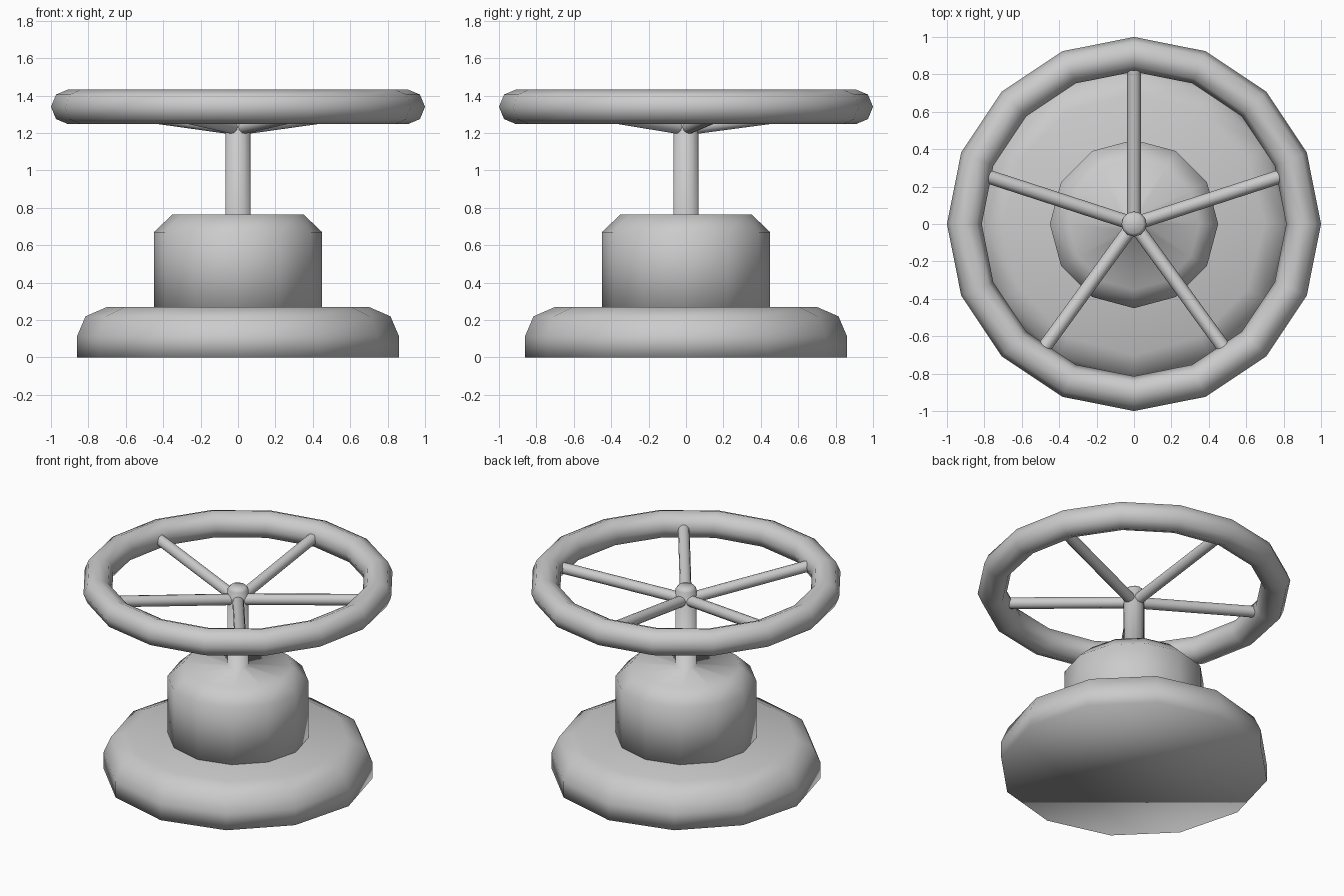
import bpy, bmesh
from math import sin, cos, pi, radians
from mathutils import Vector

if "Cube" in bpy.data.objects:
    bpy.data.objects.remove(bpy.data.objects["Cube"])


def finish(bm, name):
    bmesh.ops.recalc_face_normals(bm, faces=bm.faces)
    mesh = bpy.data.meshes.new(name)
    bm.to_mesh(mesh)
    bm.free()
    for p in mesh.polygons:
        p.use_smooth = True
    obj = bpy.data.objects.new(name, mesh)
    bpy.context.collection.objects.link(obj)
    return obj


def lathe(name, profile, sides, closed=False):
    """Spin (radius, z) points about z; open profiles get flat end caps."""
    bm = bmesh.new()
    rings = [[bm.verts.new((r * cos(2 * pi * i / sides), r * sin(2 * pi * i / sides), z))
              for i in range(sides)] for r, z in profile]
    pairs = list(zip(rings, rings[1:]))
    if closed:
        pairs.append((rings[-1], rings[0]))
    else:
        bm.faces.new(rings[0])
        bm.faces.new(rings[-1])
    for a, b in pairs:
        for i in range(sides):
            j = (i + 1) % sides
            bm.faces.new((a[i], a[j], b[j], b[i]))
    return finish(bm, name)


def rod(name, start, end, radius, sides):
    start, end = Vector(start), Vector(end)
    bpy.ops.mesh.primitive_cylinder_add(vertices=sides, radius=radius,
                                        depth=(end - start).length,
                                        location=(start + end) / 2)
    obj = bpy.context.object
    obj.name = name
    obj.rotation_euler = (end - start).to_track_quat('Z', 'Y').to_euler()
    bpy.ops.object.shade_smooth_by_angle(angle=radians(50))
    return obj


# Wide base with rounded shoulder
lathe("base", [(0.86, 0), (0.86, 0.115), (0.815, 0.22), (0.70, 0.27)], 12)

# Chamfered valve body running up into the stem
lathe("body_and_stem", [(0.45, 0.2), (0.45, 0.67), (0.35, 0.765),
                        (0.067, 0.765), (0.067, 1.30), (0.05, 1.32)], 12)

# Hand wheel rim: 16 segments with an octagonal section
R, r, zc = 0.907, 0.093, 1.34
lathe("wheel_rim", [(R + r * cos(k * pi / 4), zc + r * sin(k * pi / 4)) for k in range(8)],
      16, closed=True)

# Five spokes rising from the stem to the rim
for k in range(5):
    a = radians(90 + 72 * k)
    rod(f"spoke_{k + 1}", (0, 0, 1.225), (0.825 * cos(a), 0.825 * sin(a), 1.335), 0.037, 12)
